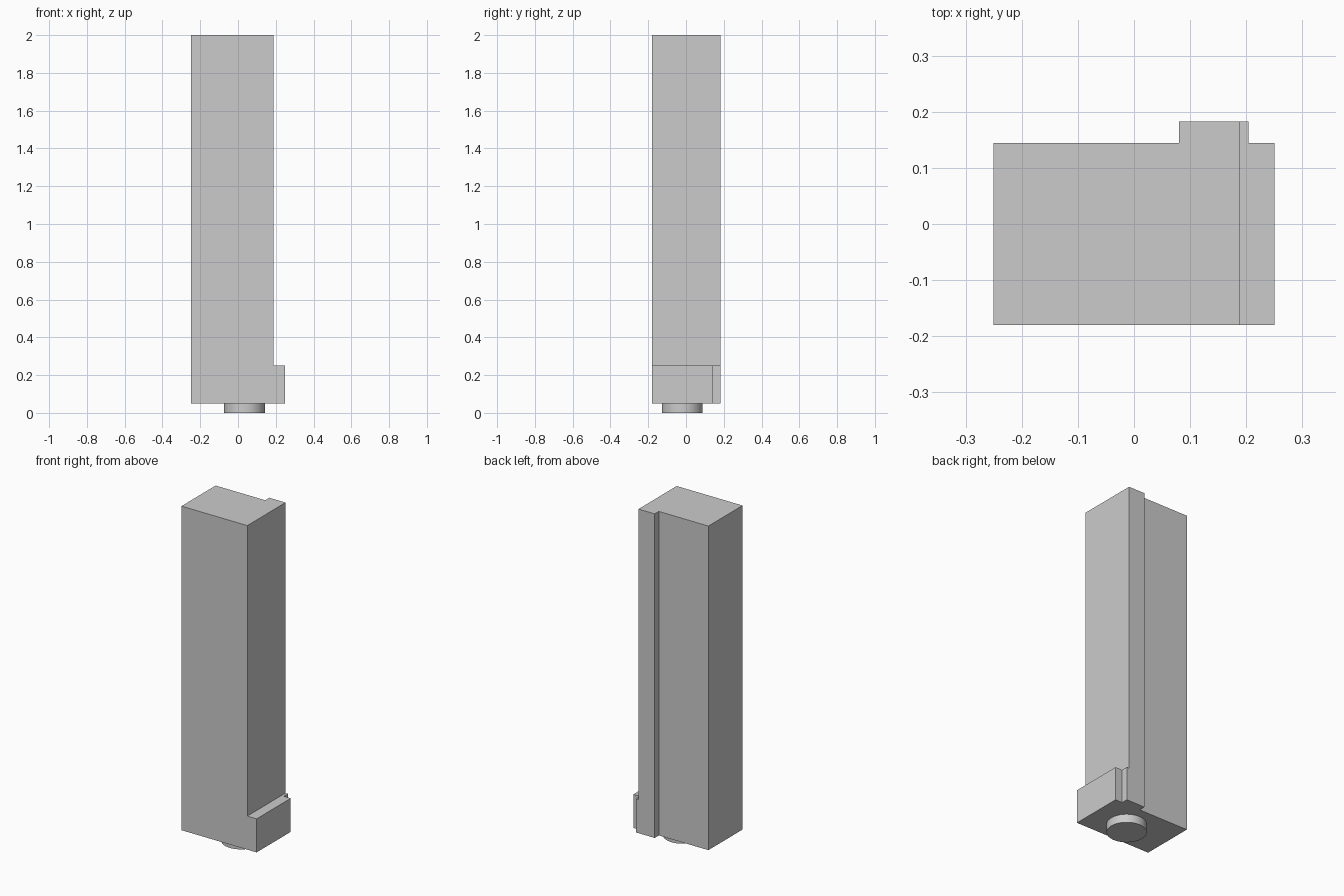
import bpy
import bmesh

cube = bpy.data.objects.get("Cube")
if cube:
    bpy.data.objects.remove(cube, do_unlink=True)

grey = bpy.data.materials.new("plain grey")
grey.use_nodes = True
colour = (0.6, 0.6, 0.6, 1)
grey.diffuse_color = colour
grey.node_tree.nodes["Principled BSDF"].inputs["Base Color"].default_value = colour


def prism(name, outline, bottom, top):
    """Extrude a plan outline upwards into a closed solid."""
    bm = bmesh.new()
    face = bm.faces.new([bm.verts.new((x, y, bottom)) for x, y in outline])
    grown = bmesh.ops.extrude_face_region(bm, geom=[face], use_keep_orig=True)
    verts = [g for g in grown["geom"] if isinstance(g, bmesh.types.BMVert)]
    bmesh.ops.translate(bm, verts=verts, vec=(0, 0, top - bottom))
    bmesh.ops.recalc_face_normals(bm, faces=bm.faces)
    mesh = bpy.data.meshes.new(name)
    bm.to_mesh(mesh)
    bm.free()
    mesh.materials.append(grey)
    obj = bpy.data.objects.new(name, mesh)
    bpy.context.collection.objects.link(obj)
    return obj


left, right, front, back = -0.25, 0.188, -0.18, 0.144
rib_left, rib_back, rib_foot, foot_right = 0.08, 0.183, 0.204, 0.25
underside = 0.05

# Tall column with the rib down its back
column = prism("column", [(left, front), (right, front), (right, rib_back),
                          (rib_left, rib_back), (rib_left, back), (left, back)],
               underside, 2)

# Low foot along the side, stepped where it meets the rib
foot = prism("side_foot", [(right, front), (foot_right, front), (foot_right, back),
                           (rib_foot, back), (rib_foot, rib_back), (right, rib_back)],
             underside, 0.252)

# Join the foot to the column as one solid
union = column.modifiers.new("join foot", "BOOLEAN")
union.operation = "UNION"
union.solver = "EXACT"
union.object = foot
bpy.context.view_layer.objects.active = column
bpy.ops.object.modifier_apply(modifier=union.name)
bpy.data.objects.remove(foot, do_unlink=True)

# Round peg under the column
bpy.ops.mesh.primitive_cylinder_add(vertices=48, radius=0.108, depth=underside,
                                    location=(0.035, -0.02, underside / 2))
peg = bpy.context.object
peg.name = "base_peg"
peg.data.materials.append(grey)
bpy.ops.object.shade_smooth_by_angle()
